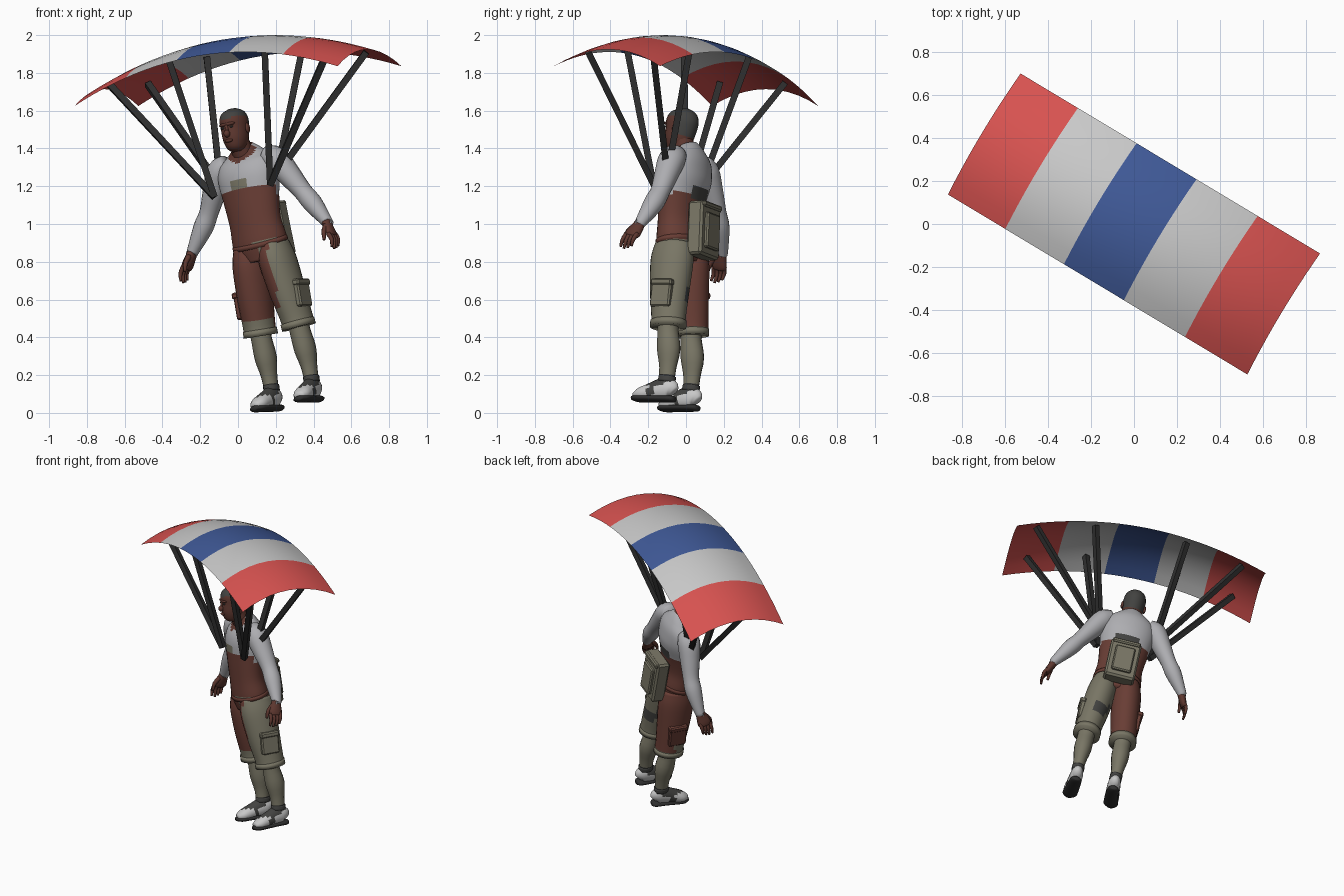
import bpy, bmesh
from math import radians, sin, cos, pi
from mathutils import Matrix, Vector

if "Cube" in bpy.data.objects:
    bpy.data.objects.remove(bpy.data.objects["Cube"])

# Colours
COLOURS = {
    "red": (0.68, 0.085, 0.08), "off_white": (0.58, 0.58, 0.58), "blue": (0.05, 0.10, 0.31),
    "shirt_grey": (0.42, 0.42, 0.44), "brown_cloth": (0.14, 0.047, 0.035),
    "skin": (0.11, 0.038, 0.028), "khaki": (0.19, 0.18, 0.13),
    "strap_black": (0.028, 0.028, 0.028), "dark_grey": (0.055, 0.055, 0.052),
}
MATS = {}
for name, rgb in COLOURS.items():
    m = bpy.data.materials.new(name)
    m.use_nodes = True
    m.diffuse_color = (*rgb, 1)
    m.node_tree.nodes["Principled BSDF"].inputs["Base Color"].default_value = (*rgb, 1)
    MATS[name] = m

# Frames: the whole figure is turned, then the body and canopy each roll sideways
TURN = Matrix.Rotation(radians(-31), 4, 'Z')


def rolled(angle, pivot):
    p = Vector(pivot)
    return TURN @ Matrix.Translation(p) @ Matrix.Rotation(radians(angle), 4, 'Y')


BODY = rolled(-11, (0, 0, 1.5)) @ Matrix.Translation((0, 0, -1.5))
CANOPY = rolled(-7.4, (-0.033, 0, 1.983))


def finish(name, bm, rule, frame=BODY, smooth=True):
    """Turn a bmesh into an object; rule is a colour or a function of the face centre."""
    mesh = bpy.data.meshes.new(name)
    slots = []
    for f in bm.faces:
        key = rule(f.calc_center_median()) if callable(rule) else rule
        if key not in slots:
            slots.append(key)
            mesh.materials.append(MATS[key])
        f.material_index = slots.index(key)
        f.smooth = smooth
    bm.to_mesh(mesh)
    bm.free()
    ob = bpy.data.objects.new(name, mesh)
    bpy.context.collection.objects.link(ob)
    ob.matrix_world = frame
    return ob


def spline(p, i, t):
    a, b, c, d = (p[max(0, min(len(p) - 1, i + k))] for k in (-1, 0, 1, 2))
    return b + 0.5 * t * (c - a + t * (2 * a - 5 * b + 4 * c - d + t * (3 * (b - c) + d - a)))


def tube(name, points, radii, rule, sides=16, steps=3, frame=BODY, smooth=True):
    """Loft elliptical rings along a smoothed path."""
    pts = [Vector(p) for p in points]
    rad = [Vector((r, r) if isinstance(r, float) else r) for r in radii]
    path, size = [], []
    for i in range(len(pts) - 1):
        for k in range(steps):
            path.append(spline(pts, i, k / steps))
            size.append(spline(rad, i, k / steps))
    path.append(pts[-1])
    size.append(rad[-1])
    bm = bmesh.new()
    rings = []
    for i, p in enumerate(path):
        t = (path[min(i + 1, len(path) - 1)] - path[max(i - 1, 0)]).normalized()
        x = (Vector((1, 0, 0)) - t * t.x).normalized()
        y = t.cross(x)
        rings.append([bm.verts.new(p + x * size[i].x * cos(a) + y * size[i].y * sin(a))
                      for a in (2 * pi * (k + 0.5) / sides for k in range(sides))])
    for r, q in zip(rings, rings[1:]):
        for k in range(sides):
            n = (k + 1) % sides
            bm.faces.new((r[k], r[n], q[n], q[k]))
    bm.faces.new(rings[0][::-1])
    bm.faces.new(rings[-1])
    bmesh.ops.recalc_face_normals(bm, faces=bm.faces)
    return finish(name, bm, rule, frame, smooth)


def blob(name, centre, size, rule):
    bm = bmesh.new()
    bmesh.ops.create_uvsphere(bm, u_segments=14, v_segments=8, radius=1)
    bmesh.ops.transform(bm, matrix=Matrix.Translation(centre) @ Matrix.Diagonal((*size, 1)), verts=bm.verts)
    return finish(name, bm, rule)


def box(name, centre, size, rule, bevel=0.008, tilt=0.0):
    bm = bmesh.new()
    bmesh.ops.create_cube(bm, size=1)
    mat = Matrix.Translation(centre) @ Matrix.Rotation(tilt, 4, 'X') @ Matrix.Diagonal((*size, 1))
    bmesh.ops.transform(bm, matrix=mat, verts=bm.verts)
    bmesh.ops.bevel(bm, geom=bm.edges[:], offset=bevel, segments=1, affect='EDGES')
    return finish(name, bm, rule, smooth=False)


# Canopy: a shallow double-curved sheet with five stripes
HALF_W, HALF_D = 0.819, 0.328


def sheet(u, v):
    return Vector((u, v, -0.165 * (u / HALF_W) ** 2 - 0.09 * (v / HALF_D) ** 2))


bm = bmesh.new()
bmesh.ops.create_grid(bm, x_segments=25, y_segments=10, size=1)
for v in bm.verts:
    v.co = sheet(v.co.x * HALF_W, v.co.y * HALF_D)
STRIPES = ("red", "off_white", "blue", "off_white", "red")
finish("canopy", bm, lambda c: STRIPES[min(4, int((c.x / HALF_W + 1) * 2.5))], CANOPY)

# Suspension straps from the canopy to the harness at each armpit
for side in (-1, 1):
    for across in (0.30, 0.68):
        for along in (-0.2, 0.2):
            top = CANOPY @ (sheet(side * across + 0.01, along) - Vector((0, 0, 0.012)))
            low = BODY @ Vector((side * 0.175, -0.06 if along < 0 else 0.02, 1.17 if along < 0 else 1.22))
            tube("suspension_strap", [top, low], [0.024, 0.024], "strap_black", 4, 1, Matrix(), False)


# Torso with vest, shirt, patch and waistband
def torso_colour(c):
    front = c.y < 0.02
    if front and abs(c.x) < 0.045 and 1.17 < c.z < 1.24:
        return "khaki" if c.z > 1.19 else "dark_grey"
    if not front and abs(c.x) < 0.08 and 1.11 < c.z < 1.18:
        return "dark_grey"
    if front and c.z > 1.315 + abs(c.x) * 0.5 and abs(c.x) < 0.08:
        return "skin"
    if c.z < 0.885:
        return "brown_cloth" if c.x < 0.03 else "khaki"
    return "brown_cloth" if c.z < (1.18 if front else 1.13) else "shirt_grey"


tube("torso",
     [(0, .04, .79), (0, .035, .88), (0, .02, 1.0), (0, .02, 1.12), (0, .03, 1.24),
      (0, .04, 1.32), (0, .035, 1.37), (0, .02, 1.41)],
     [(.12, .095), (.155, .115), (.148, .105), (.16, .11), (.178, .12), (.165, .1), (.11, .075), (.055, .055)],
     torso_colour, 32, 5)
tube("shirt_hem", [(0, .035, .875), (0, .03, .9)], [(.16, .12), (.158, .117)], "brown_cloth", 32, 1)

# Neck, head and face
tube("neck", [(0, .03, 1.34), (0, .005, 1.39), (0, -.015, 1.45)], [.062, .056, .054], "skin")
tube("head",
     [(0, -.055, 1.383), (0, -.052, 1.4), (0, -.042, 1.44), (0, -.03, 1.5), (0, -.026, 1.55),
      (0, -.024, 1.59), (0, -.024, 1.612)],
     [(.025, .025), (.046, .054), (.063, .076), (.071, .086), (.073, .09), (.058, .07), (.02, .025)],
     lambda c: "dark_grey" if c.z > 1.56 or (c.y > -.015 and c.z > 1.46) else "skin", 20, 4)
blob("nose", (0, -.121, 1.478), (.017, .019, .02), "skin")
blob("nose_bridge", (0, -.113, 1.5), (.01, .012, .03), "skin")
blob("brow", (0, -.105, 1.528), (.05, .015, .011), "skin")
blob("lips", (0, -.114, 1.44), (.024, .01, .009), "skin")
for s in (-1, 1):
    blob("ear", (s * .073, -.022, 1.495), (.01, .019, .028), "skin")
    blob("eye", (s * .027, -.109, 1.511), (.011, .006, .005), "dark_grey")

# Backpack with raised pocket and flap
box("backpack", (0, .172, .955), (.2, .09, .29), "khaki", .012, radians(4))
box("backpack_pocket", (0, .222, .95), (.13, .03, .19), "khaki", .008, radians(4))
box("backpack_flap", (0, .178, 1.085), (.185, .085, .03), "khaki", .008, radians(4))


def leg_colour(c):
    if c.x > 0:
        if c.x < .10 and c.y < .06 and c.z > .54:
            return "brown_cloth"
        return "dark_grey" if c.y > .1 and .56 < c.z < .64 and c.x < .12 else "khaki"
    return "khaki" if c.z < (.5 if c.y < .08 else .455) else "brown_cloth"


for s in (-1, 1):
    # Cargo shorts leg, hem and pocket
    tube("shorts_leg", [(s * .072, .04, .87), (s * .082, .045, .78), (s * .1, .06, .62), (s * .117, .08, .47),
                        (s * .12, .085, .415)],
         [(.08, .105), (.094, .12), (.092, .11), (.084, .095), (.086, .095)], leg_colour, 24, 4)
    tube("shorts_hem", [(s * .12, .085, .41), (s * .118, .082, .445)], [(.09, .099), (.089, .099)],
         "khaki", 24, 1)
    cloth = "khaki" if s > 0 else "brown_cloth"
    box("cargo_pocket", (s * .187, .065, .58), (.035, .12, .14), cloth)
    box("pocket_flap", (s * .19, .065, .64), (.042, .128, .035), cloth)

    # Lower leg
    tube("lower_leg", [(s * .12, .085, .46), (s * .121, .088, .39), (s * .124, .105, .29), (s * .126, .112, .19),
                       (s * .126, .113, .08)],
         [.058, (.055, .056), (.057, .064), (.041, .047), (.036, .042)],
         lambda c: "dark_grey" if c.z < .15 else "khaki")

    # Shoe: upper, sole and padded collar
    tube("shoe_upper", [(s * .124, .165, .06), (s * .125, .145, .075), (s * .126, .1, .078), (s * .13, .04, .064),
                        (s * .136, -.03, .046), (s * .14, -.068, .038)],
         [(.02, .028), (.037, .052), (.043, .06), (.045, .05), (.047, .036), (.025, .018)],
         lambda c: "dark_grey" if c.z > .085 and c.y < .12 or .03 < c.y < .06 else "off_white")
    tube("shoe_sole", [(s * .124, .172, .022), (s * .125, .15, .022), (s * .127, .08, .022), (s * .133, .01, .022),
                       (s * .138, -.045, .022), (s * .141, -.078, .025)],
         [(.022, .014), (.038, .018), (.042, .018), (.047, .018), (.046, .018), (.022, .012)], "strap_black")
    tube("shoe_collar", [(s * .126, .113, .115), (s * .126, .115, .145)], [(.041, .05), (.041, .048)], "dark_grey")

    # Arm with long sleeve
    tube("arm", [(s * .12, .04, 1.335), (s * .175, .04, 1.305), (s * .235, .05, 1.21), (s * .295, .06, 1.11),
                 (s * .345, .057, 1.035), (s * .42, .04, .925), (s * .428, .036, .912)],
         [.055, (.07, .074), (.062, .065), (.05, .053), (.052, .054), (.032, .034), (.03, .03)],
         "shirt_grey", 18, 4)

    # Hand: palm, four fingers and a thumb
    tube("palm", [(s * .415, .042, .935), (s * .43, .03, .9), (s * .452, .015, .855), (s * .462, .01, .835)],
         [(.028, .028), (.025, .034), (.022, .045), (.016, .04)], "skin", 12)
    for k in range(4):
        y = -.024 + k * .022
        reach = .07 - abs(k - 1.3) * .008
        tube("finger", [(s * .456, y, .85), (s * .476, y - .008, .85 - reach * .6),
                        (s * .474, y - .018, .85 - reach * 1.25)], [.013, .011, .007], "skin", 8)
    tube("thumb", [(s * .43, .01, .9), (s * .435, -.03, .865), (s * .438, -.045, .82)],
         [.016, .013, .008], "skin", 8)
